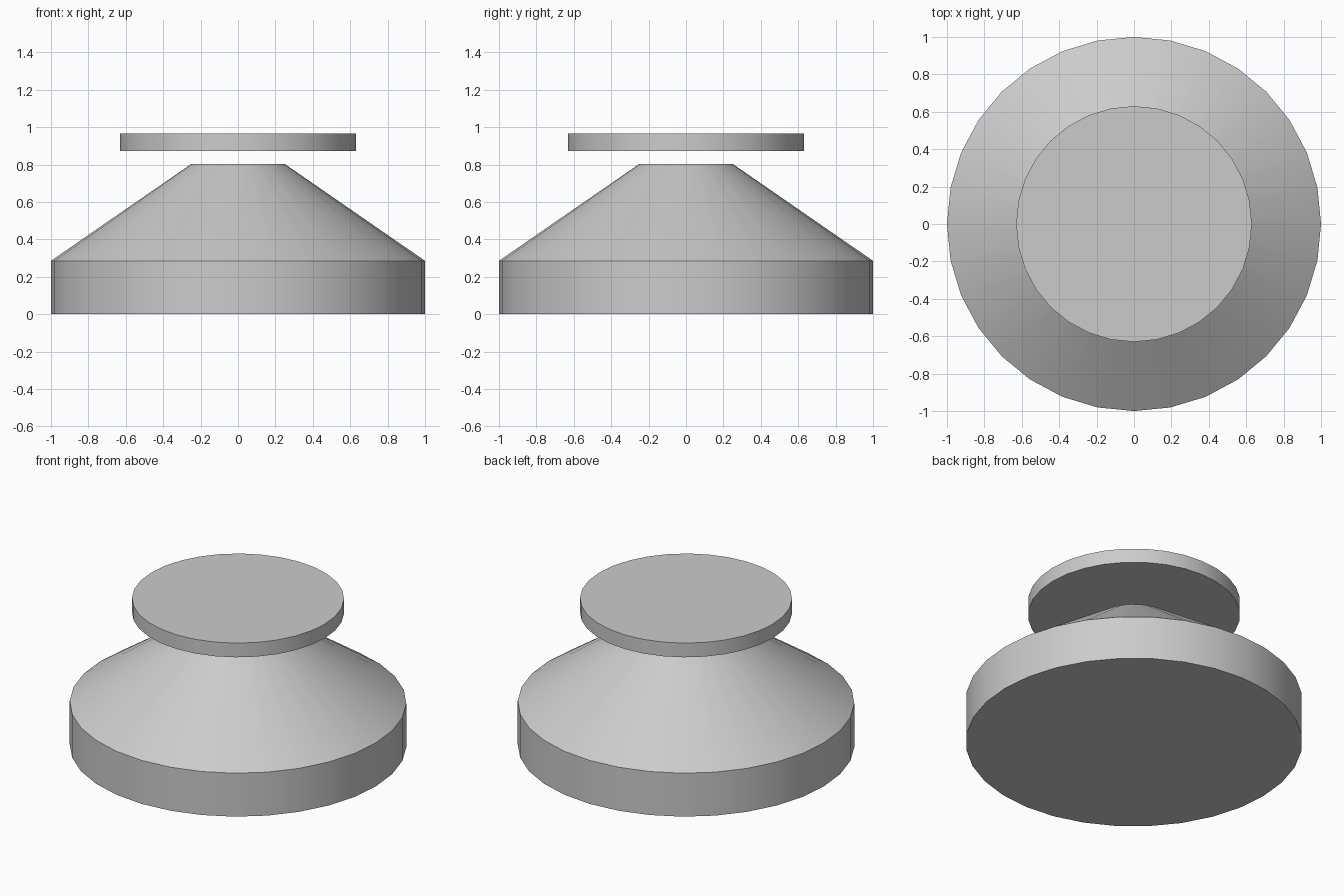
import bpy, bmesh, math

SIDES = 32

cube = bpy.data.objects.get("Cube")
if cube:
    bpy.data.objects.remove(cube, do_unlink=True)

grey = bpy.data.materials.new("light_grey")
grey.use_nodes = True
colour = (0.6, 0.6, 0.6, 1)
grey.diffuse_color = colour
grey.node_tree.nodes["Principled BSDF"].inputs["Base Color"].default_value = colour


def lathe(name, profile):
    """Turn (radius, height) points around z and cap both ends."""
    bm = bmesh.new()
    rings = []
    for r, z in profile:
        angles = [math.tau * i / SIDES for i in range(SIDES)]
        rings.append([bm.verts.new((r * math.cos(a), r * math.sin(a), z)) for a in angles])
    for low, high in zip(rings, rings[1:]):
        for i in range(SIDES):
            j = (i + 1) % SIDES
            bm.faces.new((low[i], low[j], high[j], high[i]))
    bm.faces.new(rings[0][::-1])
    bm.faces.new(rings[-1])
    mesh = bpy.data.meshes.new(name)
    bm.to_mesh(mesh)
    bm.free()
    mesh.materials.append(grey)
    obj = bpy.data.objects.new(name, mesh)
    bpy.context.collection.objects.link(obj)
    bpy.ops.object.select_all(action='DESELECT')
    obj.select_set(True)
    bpy.context.view_layer.objects.active = obj
    bpy.ops.object.shade_smooth_by_angle(angle=math.radians(30))
    return obj


# Straight-sided base rising into a sloped body
lathe("base_body", [(1, 0), (1, 0.285), (0.25, 0.803)])

# Flat disc hovering above the body
lathe("top_disc", [(0.63, 0.872), (0.63, 0.965)])
